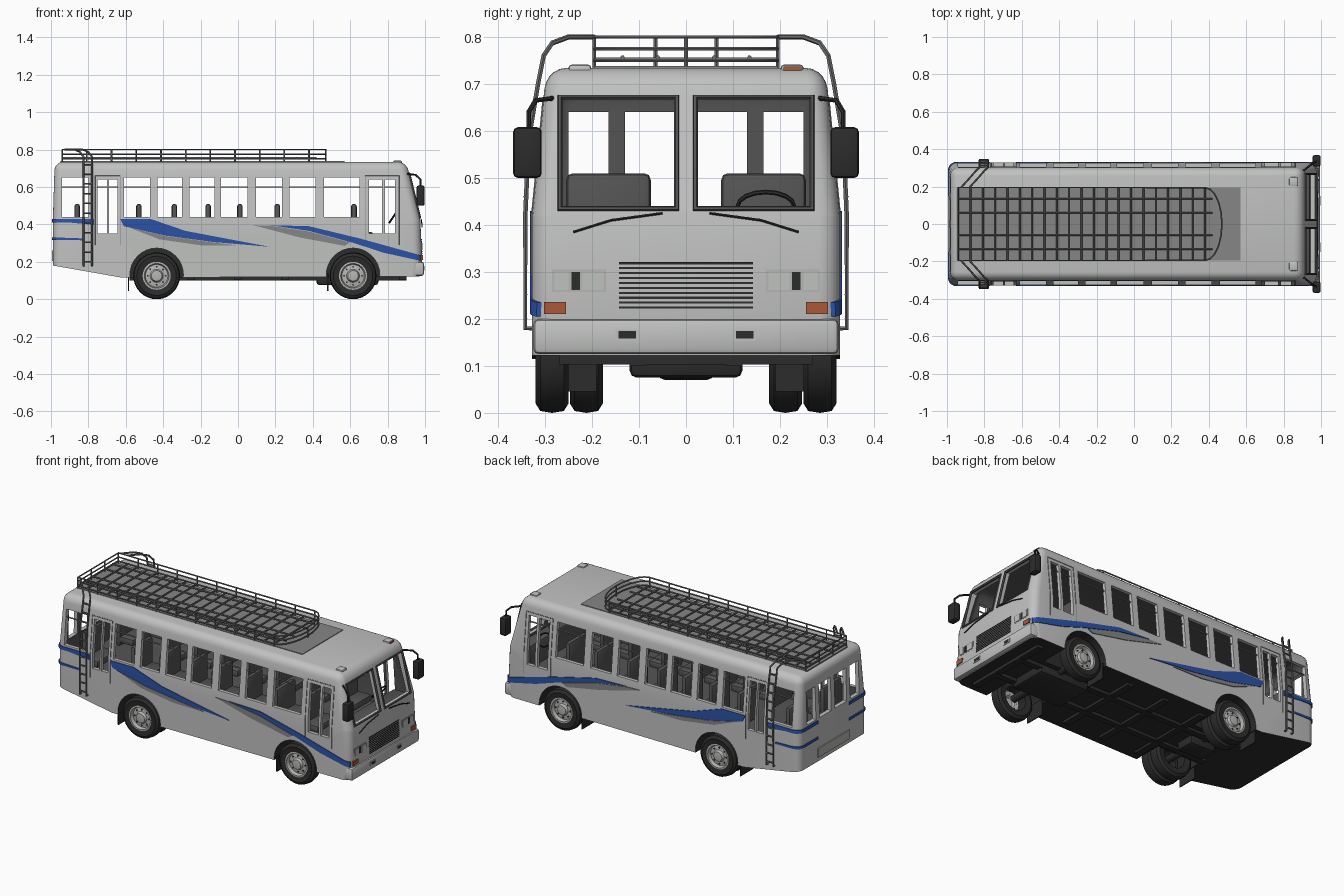
import bpy, bmesh, math
from mathutils import Matrix

old = bpy.data.objects.get("Cube")
if old:
    bpy.data.objects.remove(old)


def material(name, r, g, b):
    m = bpy.data.materials.new(name)
    m.use_nodes = True
    m.diffuse_color = (r, g, b, 1)
    node = next(n for n in m.node_tree.nodes if n.type == 'BSDF_PRINCIPLED')
    node.inputs["Base Color"].default_value = (r, g, b, 1)
    return m


PAINT = material("pale grey paint", .53, .54, .53)
INSIDE = material("interior grey", .09, .09, .09)
BLACK = material("rubber black", .025, .025, .025)
BLUE = material("stripe blue", .025, .085, .38)
GREY = material("stripe grey", .24, .24, .24)
STEEL = material("rack steel", .16, .16, .16)
HUB = material("wheel silver", .47, .47, .46)
AMBER = material("lamp amber", .4, .1, .04)


def finish(name, bm, *mats):
    bmesh.ops.recalc_face_normals(bm, faces=bm.faces)
    me = bpy.data.meshes.new(name)
    bm.to_mesh(me)
    bm.free()
    for m in mats:
        me.materials.append(m)
    ob = bpy.data.objects.new(name, me)
    bpy.context.collection.objects.link(ob)
    return ob


def boxes(name, spans, *mats, bevel=0):
    bm = bmesh.new()
    for x0, x1, y0, y1, z0, z1 in spans:
        mat = Matrix.Translation(((x0+x1)/2, (y0+y1)/2, (z0+z1)/2)) @ Matrix.Diagonal((x1-x0, abs(y1-y0), z1-z0, 1))
        bmesh.ops.create_cube(bm, size=1, matrix=mat)
    if bevel:
        bmesh.ops.bevel(bm, geom=bm.edges[:], offset=bevel, segments=2, affect='EDGES', profile=.5)
    return finish(name, bm, *mats)


def mirrored(spans):
    return spans + [(a, b, -d, -c, e, f) for a, b, c, d, e, f in spans]


def cylinders(name, items, *mats, index=0, sides=32):
    """Each item: centre x, y, z, radius, width along y."""
    bm = bmesh.new()
    for x, y, z, r, w in items:
        bmesh.ops.create_cone(bm, cap_ends=True, segments=sides, radius1=r, radius2=r, depth=w,
                              matrix=Matrix.Translation((x, y, z)) @ Matrix.Rotation(math.pi/2, 4, 'X'))
    for f in bm.faces:
        f.material_index = index
    return finish(name, bm, *mats)


def tubes(name, paths, radius, mat, cyclic=False):
    cu = bpy.data.curves.new(name, 'CURVE')
    cu.dimensions = '3D'
    cu.bevel_depth = radius
    cu.bevel_resolution = 1
    cu.use_fill_caps = True
    for path in paths:
        sp = cu.splines.new('POLY')
        sp.points.add(len(path) - 1)
        for p, co in zip(sp.points, path):
            p.co = (*co, 1)
        sp.use_cyclic_u = cyclic
    tmp = bpy.data.objects.new(name + " path", cu)
    bpy.context.collection.objects.link(tmp)
    me = bpy.data.meshes.new_from_object(tmp.evaluated_get(bpy.context.evaluated_depsgraph_get()))
    bpy.data.objects.remove(tmp)
    me.materials.clear()
    me.materials.append(mat)
    ob = bpy.data.objects.new(name, me)
    bpy.context.collection.objects.link(ob)


def prism(points, y0, y1):
    bm = bmesh.new()
    face = bm.faces.new([bm.verts.new((x, y0, z)) for x, z in points])
    new = bmesh.ops.extrude_face_region(bm, geom=[face])["geom"]
    for v in new:
        if isinstance(v, bmesh.types.BMVert):
            v.co.y = y1
    bmesh.ops.recalc_face_normals(bm, faces=bm.faces)
    return bm


def narrow(z):
    return 1 - .3 * max(0, z - .42)


def side_y(z):
    return .328 * narrow(z)


def front_x(z):
    return .985 - (z - .2) * .045 if z < .42 else .975 - (z - .42) * .242


OUTER = [(-.99, .18), (-.62, .115), (.97, .122), (.985, .2), (.975, .42), (.90, .734), (-.98, .734), (-.99, .42)]
INNER = [(-.965, .29), (.95, .29), (.948, .42), (.878, .705), (-.96, .705), (-.965, .42)]


def skin(name, profile, half, low, *mats, grow=0, index=0):
    """Coach-shaped solid with rounded corners and inward-leaning sides."""
    pts = [(x * (1 + grow), .43 + (z - .43) * (1 + grow / .3)) for x, z in profile]
    half += grow
    bm = prism(pts, -half, half)
    edges = []
    for e in bm.edges:
        a, b = (v.co for v in e.verts)
        along = abs(a.y - b.y) < .001
        if (along and max(a.z, b.z) > low) or (not along and a.z > .65):
            edges.append(e)
    bmesh.ops.bevel(bm, geom=edges, offset=.045, segments=5, affect='EDGES', profile=.5, clamp_overlap=True)
    bmesh.ops.bisect_plane(bm, geom=bm.verts[:] + bm.edges[:] + bm.faces[:], plane_co=(0, 0, .42), plane_no=(0, 0, 1))
    for v in bm.verts:
        v.co.y *= narrow(v.co.z)
    for f in bm.faces:
        f.material_index = index
    return finish(name, bm, *mats)


def boolean(ob, cutter, op='DIFFERENCE'):
    mod = ob.modifiers.new("cut", 'BOOLEAN')
    mod.object, mod.operation, mod.solver = cutter, op, 'EXACT'
    me = bpy.data.meshes.new_from_object(ob.evaluated_get(bpy.context.evaluated_depsgraph_get()))
    ob.modifiers.clear()
    ob.data = me
    bpy.data.objects.remove(cutter)


# Body shell: hollow cabin, wheel arches, window openings
WHEELS = (-.435, .615)
body = skin("body_shell", OUTER, .328, .195, PAINT, INSIDE, BLACK)
boolean(body, skin("cabin_cutter", INNER, .306, .295, PAINT, INSIDE, BLACK, index=1))
boolean(body, cylinders("arch_cutter", [(x, s * .27, .13, .143, .24) for x in WHEELS for s in (-1, 1)],
                        PAINT, INSIDE, BLACK, index=2))
SIDE = [(-.94, -.80), (-.61, -.47), (-.43, -.30), (-.26, -.125), (-.09, .05), (.095, .235), (.275, .415), (.46, .65)]
DOORS = [(-.75, -.70), (-.69, -.645), (.70, .77), (.785, .84)]
holes = [(a, b, -.5, .5, .44, .65) for a, b in SIDE] + [(a, b, -.5, .5, .35, .64) for a, b in DOORS]
holes += mirrored([(.8, 1.1, .02, .268, .435, .672)])
holes += mirrored([(-1.1, -.9, .018, .13, .44, .64), (-1.1, -.9, .165, .25, .44, .64)])
boolean(body, boxes("window_cutter", holes, PAINT, INSIDE, BLACK))
for p in body.data.polygons:
    if p.normal.z < -.7 and p.center.z < .2:
        p.material_index = 2

# Painted side stripes, fitted to the skin
STRIPES = [
    ("mid_stripe", BLUE, [(-.63, .43), (-.47, .43), (-.28, .365), (.17, .28), (-.125, .305), (-.39, .34), (-.61, .39)]),
    ("mid_shadow_stripe", GREY, [(-.58, .382), (-.39, .338), (-.125, .303), (0, .287), (-.2, .288), (-.42, .32)]),
    ("rear_upper_stripe", BLUE, [(-1.1, .43), (-.77, .43), (-.77, .397), (-.9, .41), (-1.1, .412)]),
    ("rear_lower_stripe", BLUE, [(-1.1, .335), (-.83, .325), (-.83, .315), (-1.1, .317)]),
    ("front_stripe", BLUE, [(.17, .396), (.38, .39), (.65, .325), (.976, .235), (.976, .205), (.78, .248), (.62, .3), (.38, .365)]),
    ("front_shadow_stripe", GREY, [(.08, .396), (.17, .393), (.38, .362), (.6, .303), (.57, .285), (.33, .33)])]
for name, mat, pts in STRIPES:
    for side, s in (("left", 1), ("right", -1)):
        stripe = finish(side + "_" + name, prism(pts, s * .15, s * .4), mat)
        boolean(stripe, skin("outer_limit", OUTER, .328, .195, mat, grow=.0045), 'INTERSECT')
        boolean(stripe, skin("inner_limit", OUTER, .328, .195, mat, grow=-.004))

# Window bars and door seams
bars, seams = [], []
for s in (-1, 1):
    for a, b in SIDE + DOORS:
        bars.append([(a, s * (side_y(.6) - .012), .6), (b, s * (side_y(.6) - .012), .6)])
    for a, b in ((-.765, -.63), (.68, .86)):
        for x in (a, b):
            seams.append([(x, s * side_y(z), z) for z in (.29, .42, .66)])
        seams.append([(a, s * side_y(.66), .66), (b, s * side_y(.66), .66)])
tubes("window_bars", bars, .004, GREY)
tubes("door_seams", seams, .0022, GREY)
pane = ((.02, .435), (.268, .435), (.268, .672), (.02, .672))
tubes("windscreen_seals", [[(front_x(z), s * y, z) for y, z in pane] for s in (-1, 1)], .008, INSIDE, cyclic=True)
tubes("wipers", [[(.985, s * .24, .385), (.982, s * .16, .41), (.98, s * .05, .425)] for s in (-1, 1)], .003, BLACK)

# Front face: bumper, grille, lamps
boxes("front_bumper", [(.90, .994, -.325, .325, .125, .2)], PAINT, bevel=.012)
boxes("bumper_openings", mirrored([(.985, .997, .1, .15, .153, .178)]), PAINT)
boxes("fog_lamp_holes", mirrored([(.985, .998, .106, .144, .158, .174)]), BLACK)
slats = [.224 + .0105 * i for i in range(10)]
boxes("grille_slats", [(.97, front_x(z) + .003, -.143, .143, z - .0022, z + .0022) for z in slats], BLACK)
boxes("headlamp_recess", mirrored([(.96, .983, .17, .285, .257, .305)]), HUB)
boxes("headlamps", mirrored([(.96, .986, .176, .22, .262, .3), (.96, .986, .25, .28, .262, .3)]), PAINT)
boxes("headlamp_gap", mirrored([(.96, .985, .226, .244, .262, .3)]), BLACK)
boxes("turn_signals", mirrored([(.955, .989, .255, .302, .21, .236)]), AMBER)
boxes("roof_lamps", mirrored([(.83, .875, .202, .25, .715, .741)]), PAINT, bevel=.006)
boxes("left_roof_lamp_lens", [(.872, .878, .207, .246, .719, .737)], AMBER)
boxes("rear_plate", [(-.995, -.98, -.15, .15, .205, .26)], HUB)

# Mirrors
boxes("mirrors", mirrored([(.955, .998, .307, .368, .5, .608)]), BLACK, bevel=.01)
tubes("mirror_arms", [[(.9, s * .28, .67), (.95, s * .32, .665), (.975, s * .335, .64), (.975, s * .335, .59)]
                      for s in (-1, 1)], .0055, BLACK)

# Cabin furniture
rows = (-.86, -.53, -.34, -.16, .01, .21, .43, .62)
boxes("seat_backs", mirrored([(x - .015, x + .015, .075, .255, .3, .51) for x in rows]), INSIDE, bevel=.014)
boxes("seat_cushions", mirrored([(x, x + .1, .08, .26, .32, .36) for x in rows]), INSIDE, bevel=.01)
boxes("dashboard", [(.86, .94, -.27, .27, .29, .43)], INSIDE, bevel=.01)
ring = [(.83 + .02 * math.sin(a), .17 + .06 * math.cos(a), .44 + .03 * math.sin(a))
        for a in (i * math.pi / 8 for i in range(16))]
tubes("steering_wheel", [ring], .005, BLACK, cyclic=True)

# Roof panel and luggage rack
boxes("roof_panel", [(-.95, .57, -.195, .195, .72, .738)], GREY)
arc = [(.38 + .09 * math.cos(a), .195 * math.sin(a)) for a in (math.pi * (i / 10 - .5) for i in range(11))]
loop = [(-.94, -.195)] + arc + [(-.94, .195)]
tubes("rack_rails", [[(x, y, z) for x, y in loop] for z in (.75, .775, .8)], .0042, STEEL, cyclic=True)
posts = [(-.94 + .132 * i, s * .195) for i in range(11) for s in (-1, 1)] + [(-.94, -.065), (-.94, .065), (.47, 0)]
tubes("rack_posts", [[(x, y, .73), (x, y, .8)] for x, y in posts], .0045, STEEL)
crossbars = [[(-.94 + .066 * i, -.195, .752), (-.94 + .066 * i, .195, .752)] for i in range(21)]
runners = [[(-.94, y, .756), (.42, y, .756)] for y in (-.135, -.06, .06, .135)]
tubes("rack_floor", crossbars + runners, .005, STEEL)

# Side ladders
climb = [(0, .325, .18), (0, .342, .18), (0, .342, .42), (0, .335, .58), (0, .315, .7), (0, .303, .76),
         (-.02, .285, .787), (-.05, .25, .8), (-.1, .195, .8)]
tubes("ladder_rails", [[(x + dx, s * y, z) for dx, y, z in climb] for x in (-.825, -.78) for s in (-1, 1)], .0055, STEEL)
rungs = [(z, .342 - .3 * max(0, z - .5) ** 1.5) for z in (.2 + .052 * i for i in range(11))]
tubes("ladder_rungs", [[(-.825, s * y, z), (-.78, s * y, z)] for z, y in rungs for s in (-1, 1)], .0045, STEEL)


# Wheels: lathed tyres and dished hubs
def lathe(name, profile, places, mat):
    bm = bmesh.new()
    for x, y, s in places:
        vs = [bm.verts.new((x, y + s * w, .125 + r)) for w, r in profile]
        es = [bm.edges.new(p) for p in zip(vs, vs[1:])]
        bmesh.ops.spin(bm, geom=vs + es, cent=(x, y, .125), axis=(0, 1, 0), angle=math.tau, steps=32, use_merge=True)
    bmesh.ops.remove_doubles(bm, verts=bm.verts, dist=.0003)
    finish(name, bm, mat)


tyre = [(-.03, .07), (-.035, .105), (-.025, .121), (0, .125), (.025, .121), (.035, .105), (.03, .072), (-.03, .07)]
outer_set = [(x, s * .285, s) for x in WHEELS for s in (-1, 1)]
lathe("tyres", tyre, outer_set + [(WHEELS[0], s * .212, s) for s in (-1, 1)], BLACK)
lathe("hubs", [(-.03, .073), (.033, .075), (.034, .066), (.014, .06), (.018, .035), (.032, .028), (.036, 0)], outer_set, HUB)
bolts = [(x + .048 * math.cos(a), s * .303, .125 + .048 * math.sin(a), .005, .004)
         for x, _, s in outer_set for a in (i * math.tau / 8 for i in range(8))]
cylinders("hub_holes", bolts, BLACK, sides=8)

# Underside
cylinders("axles", [(x, 0, .125, .022, .54) for x in WHEELS], BLACK, sides=12)
boxes("chassis_rails", mirrored([(-.58, .9, .085, .12, .1, .16)]), BLACK)
boxes("cross_members", [(x - .02, x + .02, -.27, .27, .103, .15) for x in (-.25, 0, .25, .88)], BLACK)
boxes("gearbox", [(.42, .75, -.12, .12, .075, .14), (-.52, -.35, -.06, .06, .07, .16)], BLACK, bevel=.015)
boxes("mud_flaps", mirrored([(x - .003, x + .003, .19, .315, .045, .14) for x in (-.585, .48)]), BLACK)

# Smooth shading with crisp edges
for ob in bpy.context.collection.objects:
    ob.select_set(ob.type == 'MESH')
bpy.context.view_layer.objects.active = body
bpy.ops.object.shade_smooth_by_angle(angle=math.radians(35))
